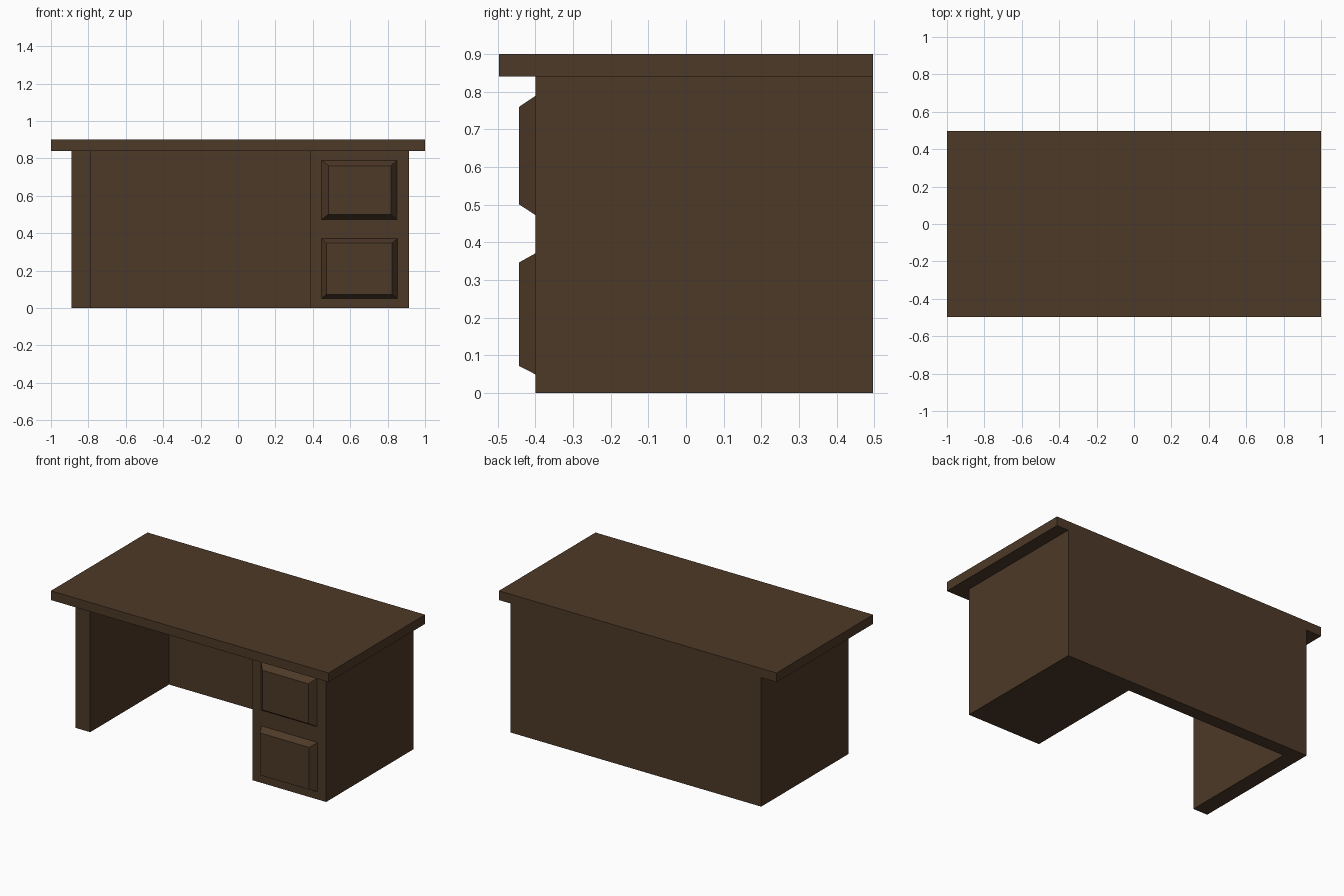
import bpy, bmesh

if "Cube" in bpy.data.objects:
    bpy.data.objects.remove(bpy.data.objects["Cube"])

wood = bpy.data.materials.new("dark_wood")
wood.diffuse_color = (0.075, 0.041, 0.021, 1)
wood.use_nodes = True
wood.node_tree.nodes["Principled BSDF"].inputs["Base Color"].default_value = wood.diffuse_color


def loft(name, lower, upper):
    """Closed solid between two matching rings of points."""
    bm = bmesh.new()
    a = [bm.verts.new(p) for p in lower]
    b = [bm.verts.new(p) for p in upper]
    n = len(a)
    bm.faces.new(a[::-1])
    bm.faces.new(b)
    for i in range(n):
        j = (i + 1) % n
        bm.faces.new((a[i], a[j], b[j], b[i]))
    bmesh.ops.recalc_face_normals(bm, faces=bm.faces)
    mesh = bpy.data.meshes.new(name)
    bm.to_mesh(mesh)
    bm.free()
    mesh.materials.append(wood)
    obj = bpy.data.objects.new(name, mesh)
    bpy.context.collection.objects.link(obj)
    return obj


def prism(name, outline, z0, z1):
    return loft(name, [(x, y, z0) for x, y in outline], [(x, y, z1) for x, y in outline])


def rect(x0, x1, z0, z1, y):
    return [(x0, y, z0), (x1, y, z0), (x1, y, z1), (x0, y, z1)]


# Desktop slab
prism("desktop", [(-1, -0.497), (1, -0.497), (1, 0.497), (-1, 0.497)], 0.84, 0.90)

# U-shaped body: left side panel, back panel and drawer cabinet
prism("body", [(-0.89, -0.40), (-0.785, -0.40), (-0.785, 0.412), (0.385, 0.412),
               (0.385, -0.40), (0.915, -0.40), (0.915, 0.497), (-0.89, 0.497)], 0, 0.84)

# Bevelled drawer fronts
loft("upper_drawer_front", rect(0.447, 0.85, 0.473, 0.789, -0.40),
     rect(0.485, 0.817, 0.501, 0.76, -0.443))
loft("lower_drawer_front", rect(0.447, 0.853, 0.05, 0.371, -0.40),
     rect(0.472, 0.823, 0.072, 0.347, -0.443))
